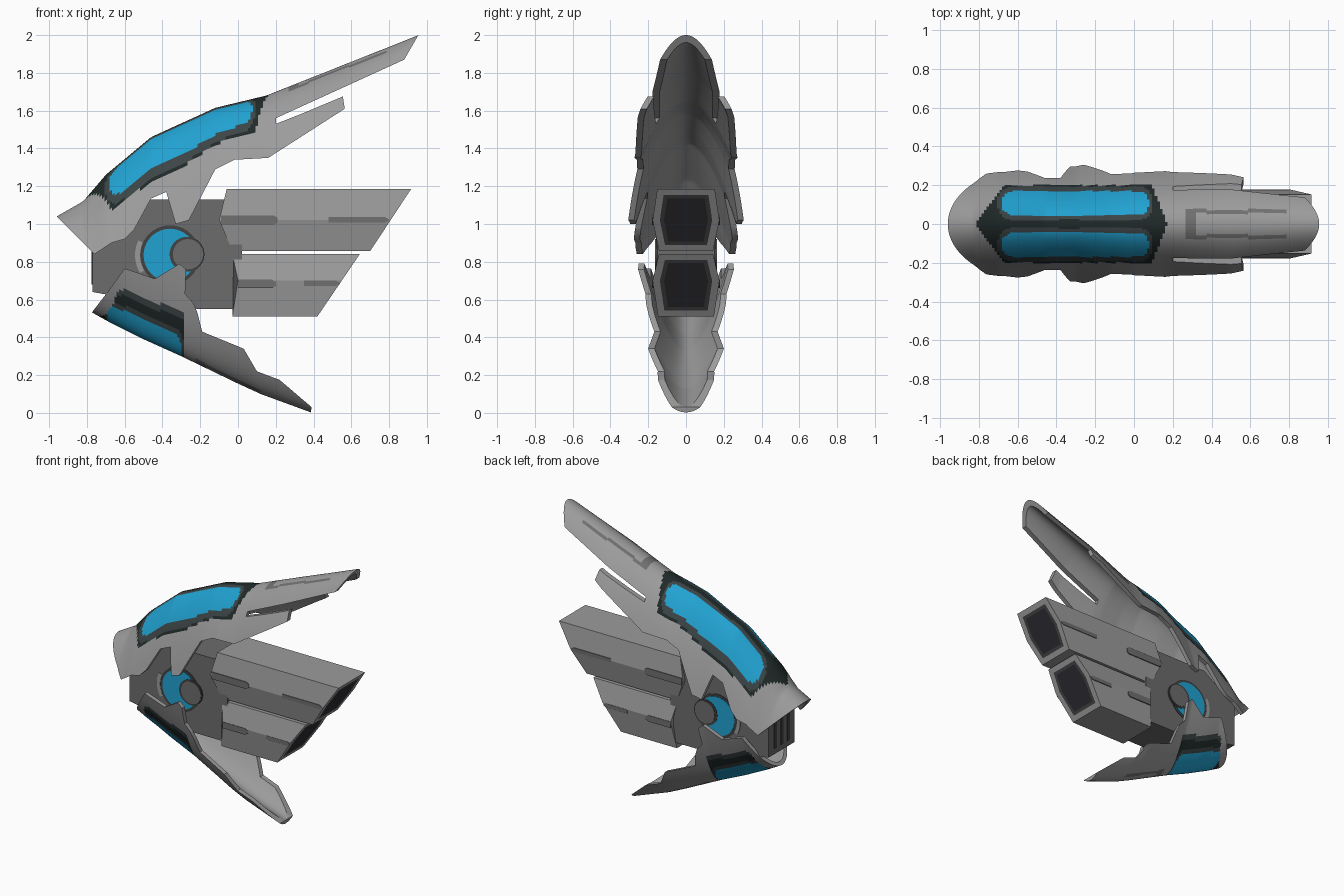
import bpy, bmesh, math

if "Cube" in bpy.data.objects:
    bpy.data.objects.remove(bpy.data.objects["Cube"])

def material(name, rgb):
    m = bpy.data.materials.new(name)
    m.diffuse_color = (*rgb, 1)
    m.use_nodes = True
    m.node_tree.nodes["Principled BSDF"].inputs["Base Color"].default_value = m.diffuse_color
    return m

SHELL = material("shell grey", (0.33, 0.33, 0.33))
BLUE = material("glass blue", (0.015, 0.36, 0.64))
BLACK = material("canopy black", (0.014, 0.022, 0.022))
SLATE = material("canopy slate", (0.045, 0.058, 0.06))
STRIPE = material("stripe grey", (0.16, 0.16, 0.16))
BODY = material("body grey", (0.15, 0.15, 0.15))
DARK = material("trim dark grey", (0.055, 0.055, 0.055))
HOLE = material("nozzle dark", (0.026, 0.026, 0.032))
SHELL_MATS = [SHELL, BLUE, BLACK, SLATE, STRIPE]

def finish(bm, name, mats):
    bmesh.ops.recalc_face_normals(bm, faces=bm.faces[:])
    me = bpy.data.meshes.new(name)
    bm.to_mesh(me)
    bm.free()
    for m in mats:
        me.materials.append(m)
    ob = bpy.data.objects.new(name, me)
    bpy.context.scene.collection.objects.link(ob)
    return ob

def prism(name, pts, y0, y1, mats):
    """Outline in x,z extruded from y0 to y1."""
    bm = bmesh.new()
    a = [bm.verts.new((x, y0, z)) for x, z in pts]
    b = [bm.verts.new((x, y1, z)) for x, z in pts]
    bm.faces.new(a)
    bm.faces.new(b[::-1])
    n = len(pts)
    for i in range(n):
        bm.faces.new((a[i], b[i], b[(i + 1) % n], a[(i + 1) % n]))
    return finish(bm, name, mats)

def interp(x, table):
    """Piecewise linear, extrapolated at the ends."""
    k = 0
    while k < len(table) - 2 and x > table[k + 1][0]:
        k += 1
    (x0, v0), (x1, v1) = table[k], table[k + 1]
    return v0 + (v1 - v0) * (x - x0) / (x1 - x0)

def shell(name, ridge, flare, outline, x0, x1, sign, rule, nx, ny=80, thick=0.03):
    """Parabolic hood along a ridge line, trimmed to a side outline."""
    bm = bmesh.new()
    outer, inner = [], []
    for i in range(nx + 1):
        x = x0 + (x1 - x0) * i / nx
        zr, c = interp(x, ridge), interp(x, flare)
        ro, ri = [], []
        for j in range(ny + 1):
            y = (2 * j / ny - 1) * c * math.sqrt(0.66)
            d = (y / c) ** 2
            g = 2 * y / c ** 2
            l = math.hypot(g, 1)
            ro.append(bm.verts.new((x, y, zr - sign * d)))
            ri.append(bm.verts.new((x, y - thick * g / l, zr - sign * (d + thick / l))))
        outer.append(ro)
        inner.append(ri)
    for i in range(nx):
        for j in range(ny):
            for g in (outer, inner):
                f = bm.faces.new((g[i][j], g[i + 1][j], g[i + 1][j + 1], g[i][j + 1]))
                if g is outer:
                    p = f.calc_center_median()
                    f.material_index = rule(p.x, abs(p.y))
        for j in (0, ny):
            bm.faces.new((outer[i][j], outer[i + 1][j], inner[i + 1][j], inner[i][j]))
    for j in range(ny):
        for i in (0, nx):
            bm.faces.new((outer[i][j], outer[i][j + 1], inner[i][j + 1], inner[i][j]))
    ob = finish(bm, name, SHELL_MATS)
    cutter = prism(name + "_cutter", outline, -0.7, 0.7, SHELL_MATS)
    cutter.hide_render = True
    mod = ob.modifiers.new("trim", 'BOOLEAN')
    mod.operation = 'INTERSECT'
    mod.object = cutter
    dg = bpy.context.evaluated_depsgraph_get()
    me = bpy.data.meshes.new_from_object(ob.evaluated_get(dg))
    ob.modifiers.clear()
    ob.data = me
    bpy.data.objects.remove(cutter)
    bpy.ops.object.select_all(action='DESELECT')
    ob.select_set(True)
    bpy.context.view_layer.objects.active = ob
    bpy.ops.object.shade_smooth_by_angle(angle=math.radians(30))
    return ob

def rounded(x, y, xa, xb, ya, yb, r):
    """Signed distance to a rounded rectangle."""
    qx = abs(x - (xa + xb) / 2) - (xb - xa) / 2 + r
    qy = abs(y - (ya + yb) / 2) - (yb - ya) / 2 + r
    return math.hypot(max(qx, 0), max(qy, 0)) + min(max(qx, qy), 0) - r

def upper_rule(x, y):
    if y < min(0.2, (x + 0.82) * 1.3, (0.17 - x) * 2.6):
        d = rounded(x, y, -0.68, 0.075, 0.045, 0.17, 0.055)
        return 1 if d < 0 else 3 if d < 0.024 else 2
    if 0.26 < x < 0.78 and y < 0.075 and (y > 0.055 or x < 0.32):
        return 4
    return 0

def lower_rule(x, y):
    if y < min(0.175, (x + 0.75) * 1.5) and x < -0.285:
        d = rounded(x, y, -0.69, -0.3, -0.12, 0.12, 0.04)
        return 1 if d < 0 else 3 if d < 0.015 or y > 0.16 else 2
    if -0.22 < x < 0.12 and y < 0.06 and (y > 0.04 or x < -0.17):
        return 4
    return 0

# Upper hood with canopy, side fins and long tail
shell("upper_shell",
      [(-0.96, 1.04), (-0.82, 1.12), (-0.70, 1.26), (-0.46, 1.46), (-0.12, 1.615),
       (0.15, 1.68), (0.78, 1.93), (0.955, 2.0)],
      [(-0.96, 0.5), (-0.76, 0.44), (-0.55, 0.42), (-0.3, 0.41), (0, 0.48),
       (0.2, 0.47), (0.5, 0.51), (0.9, 0.43)],
      [(-0.965, 1.045), (-0.76, 0.84), (-0.67, 0.90), (-0.60, 0.92), (-0.55, 0.97),
       (-0.46, 1.135), (-0.38, 1.17), (-0.33, 1.0), (-0.26, 1.02), (-0.12, 1.29),
       (-0.02, 1.34), (0.16, 1.35), (0.565, 1.61), (0.555, 1.675), (0.34, 1.585),
       (0.20, 1.53), (0.20, 1.56), (0.88, 1.87), (0.955, 2.0), (0.98, 2.1), (-0.985, 2.1), (-0.985, 1.1)],
      -1.0, 1.0, 1, upper_rule, 150)

# Lower jaw shell with belly window
shell("lower_shell",
      [(-0.77, 0.53), (-0.68, 0.48), (-0.5, 0.39), (-0.3, 0.30), (0, 0.155), (0.12, 0.10), (0.385, 0.003)],
      [(-0.77, 0.44), (-0.6, 0.38), (-0.31, 0.36), (0.03, 0.45), (0.38, 0.44)],
      [(-0.775, 0.53), (-0.69, 0.64), (-0.60, 0.765), (-0.44, 0.71), (-0.31, 0.79), (-0.275, 0.76),
       (-0.28, 0.63), (-0.235, 0.58), (-0.215, 0.53), (-0.19, 0.43), (0.03, 0.34), (0.10, 0.22),
       (0.22, 0.175), (0.39, 0.03), (0.385, 0.0), (0.40, -0.1), (-0.85, -0.1), (-0.85, 0.43)],
      -0.9, 0.45, -1, lower_rule, 110)

# Central body block
HW = 0.15
prism("body", [(-0.77, 0.64), (-0.77, 0.95), (-0.5, 1.13), (-0.02, 1.13), (0.02, 0.9),
               (0.02, 0.55), (-0.3, 0.55), (-0.66, 0.62)], -HW, HW, [BODY])

# Front vents on the body
for k in (-1, 0, 1):
    prism("front_vent", [(-0.775, 0.68), (-0.765, 0.68), (-0.765, 0.87), (-0.775, 0.87)],
          k * 0.075 - 0.014, k * 0.075 + 0.014, [DARK])

def arc(cx, cz, r, a0=0, a1=360, n=40):
    return [(cx + r * math.cos(math.radians(a0 + (a1 - a0) * i / n)),
             cz + r * math.sin(math.radians(a0 + (a1 - a0) * i / n))) for i in range(n)]

# Glowing side emblems-free discs: dark rim, blue crescent, hub and light arc
for s in (-1, 1):
    prism("disc_rim", arc(-0.36, 0.835, 0.158), s * (HW - 0.01), s * (HW + 0.004), [DARK])
    prism("disc_glow", arc(-0.36, 0.835, 0.14), s * (HW - 0.01), s * (HW + 0.007), [BLUE])
    prism("disc_hub_rim", arc(-0.27, 0.84, 0.092), s * (HW - 0.01), s * (HW + 0.010), [DARK])
    prism("disc_hub", arc(-0.265, 0.84, 0.080), s * (HW - 0.01), s * (HW + 0.013), [BODY])
    prism("disc_light_arc", arc(-0.36, 0.835, 0.185, 155, 215, 14) + arc(-0.36, 0.835, 0.158, 211, 151, 14),
          s * (HW - 0.01), s * (HW + 0.005), [SHELL])

def nozzle(name, half, rear):
    """half: three (y, z, front x) points; rear: function z -> x."""
    ring = half + [(-y, z, x) for y, z, x in half[::-1]]
    bm = bmesh.new()
    a = [bm.verts.new((x, y, z)) for y, z, x in ring]
    b = [bm.verts.new((rear(z), y, z)) for y, z, x in ring]
    bm.faces.new(a)
    end = bm.faces.new(b[::-1])
    for i in range(6):
        bm.faces.new((a[i], a[(i + 1) % 6], b[(i + 1) % 6], b[i]))
    bmesh.ops.recalc_face_normals(bm, faces=bm.faces[:])
    bmesh.ops.inset_region(bm, faces=[end], thickness=0.038, use_even_offset=True)
    end.material_index = 1
    ring2 = bmesh.ops.inset_region(bm, faces=[end], thickness=0.022, use_even_offset=True)
    for f in ring2["faces"]:
        f.material_index = 1
    end.material_index = 2
    return finish(bm, name, [SHELL, DARK, HOLE])

# Two stacked engine nozzles with slanted ends
nozzle("upper_nozzle", [(0.152, 1.185, -0.06), (0.177, 1.02, -0.10), (0.143, 0.857, -0.03)],
       lambda z: 0.70 + (z - 0.857) * 0.66)
nozzle("lower_nozzle", [(0.143, 0.842, -0.03), (0.177, 0.70, 0.0), (0.148, 0.51, -0.03)],
       lambda z: 0.42 + (z - 0.51) * 0.68)

# Stripes on nozzle sides
for s in (-1, 1):
    for xa, xb, za, zb in ((-0.09, 0.21, 0.995, 1.045), (0.48, 0.80, 1.008, 1.036),
                           (0.0, 0.20, 0.66, 0.705), (0.35, 0.54, 0.672, 0.70)):
        prism("nozzle_stripe", [(xa, za), (xb - 0.02, za), (xb, za + 0.012), (xb, zb - 0.012),
                                (xb - 0.02, zb), (xa, zb)], s * 0.17, s * 0.179, [STRIPE])
